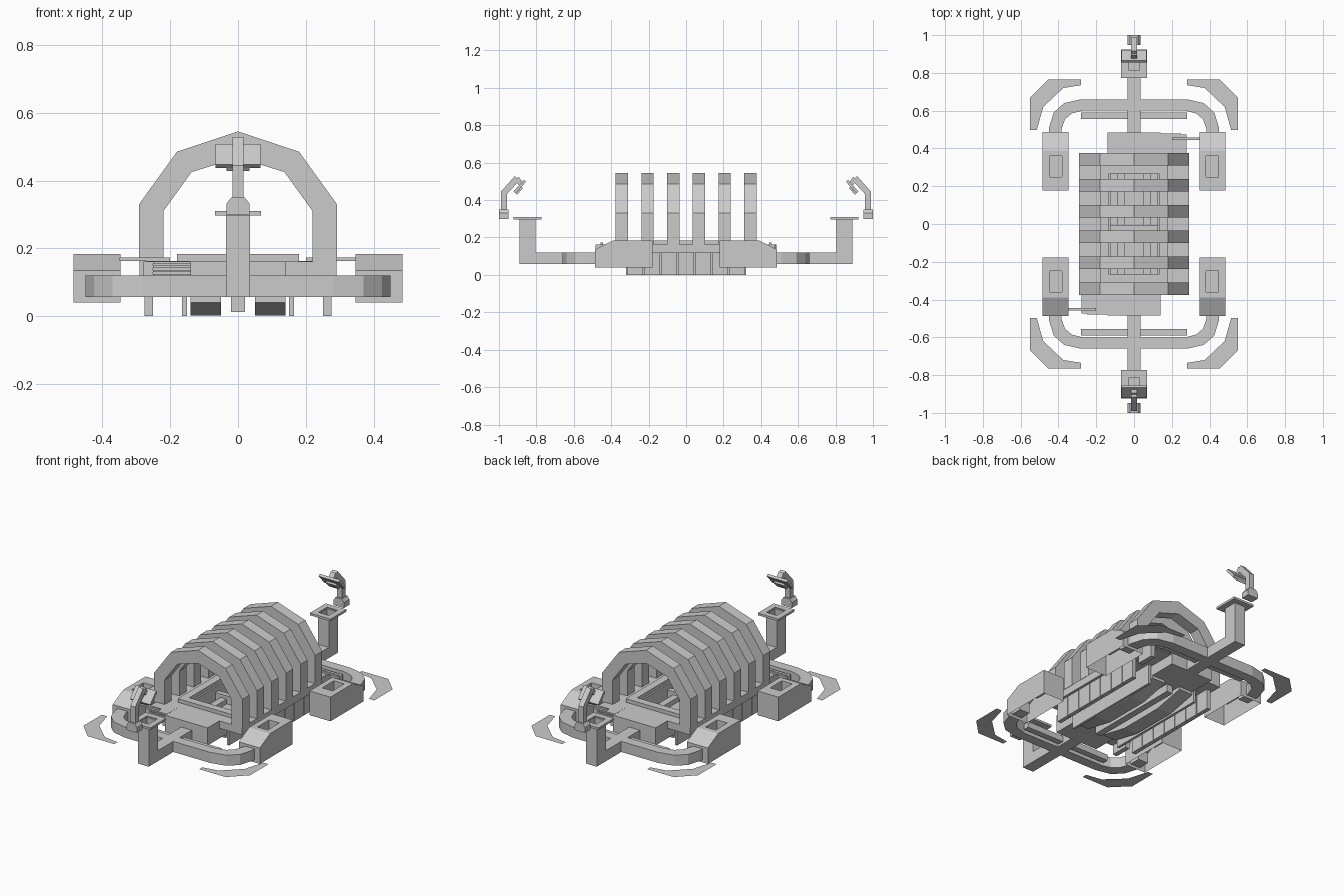
import bpy, bmesh
from mathutils import Matrix, Vector

if "Cube" in bpy.data.objects:
    bpy.data.objects.remove(bpy.data.objects["Cube"])


def finish(name, bm):
    bmesh.ops.recalc_face_normals(bm, faces=bm.faces[:])
    me = bpy.data.meshes.new(name)
    bm.to_mesh(me)
    bm.free()
    ob = bpy.data.objects.new(name, me)
    bpy.context.collection.objects.link(ob)
    return ob


def prism(name, pts, axis, a, b):
    """Extrude a 2D profile along x (yz), y (xz) or z (xy)."""
    place = {'x': lambda u, v, w: (w, u, v),
             'y': lambda u, v, w: (u, w, v),
             'z': lambda u, v, w: (u, v, w)}[axis]
    bm = bmesh.new()
    lo = [bm.verts.new(place(u, v, a)) for u, v in pts]
    f = bm.faces.new(lo)
    if a != b:
        hi = [bm.verts.new(place(u, v, b)) for u, v in pts]
        bm.faces.new(hi[::-1])
        n = len(pts)
        for i in range(n):
            j = (i + 1) % n
            bm.faces.new((lo[i], lo[j], hi[j], hi[i]))
    return finish(name, bm)


def box(name, x0, x1, y0, y1, z0, z1):
    return prism(name, [(x0, y0), (x1, y0), (x1, y1), (x0, y1)], 'z', z0, z1)


def pit(ob, x0, x1, y0, y1, depth, open_bottom=False):
    """Sink a rectangular hole into the highest flat face."""
    bm = bmesh.new()
    bm.from_mesh(ob.data)
    bm.normal_update()
    flat = [f for f in bm.faces if f.normal.z > 0.99]
    top = max(flat, key=lambda f: f.calc_center_median().z)
    c = top.calc_center_median()
    bmesh.ops.inset_region(bm, faces=[top], thickness=0.005)
    for v in top.verts:
        v.co.x = x1 if v.co.x > c.x else x0
        v.co.y = y1 if v.co.y > c.y else y0
    new = bmesh.ops.extrude_face_region(bm, geom=[top])['geom']
    for v in new:
        if isinstance(v, bmesh.types.BMVert):
            v.co.z -= depth
    if top.is_valid:
        bm.faces.remove(top)
    if open_bottom:
        bm.normal_update()
        low = [f for f in bm.faces if f.normal.z < -0.99]
        bmesh.ops.delete(bm, geom=low, context='FACES')
    bm.to_mesh(ob.data)
    bm.free()
    return ob


def copies(ob, signs):
    """Mirrored copies for each (sign x, sign y)."""
    for sx, sy in signs:
        me = ob.data.copy()
        me.transform(Matrix.Diagonal((sx, sy, 1, 1)))
        if sx * sy < 0:
            me.flip_normals()
        bpy.context.collection.objects.link(bpy.data.objects.new(ob.name + "_copy", me))


BACK = [(1, -1)]
SIDE = [(-1, 1)]
TURN = [(-1, -1)]
FOUR = [(-1, 1), (1, -1), (-1, -1)]


def frame(name, x, y, t, z0, z1, cy=0):
    """Rectangular ring of four bars: half sizes x, y and bar width t."""
    for s in (-1, 1):
        a, b = sorted((s * x, s * (x - t)))
        box(name + "_side", a, b, cy - y, cy + y, z0, z1)
        a, b = sorted((s * y, s * (y - t)))
        box(name + "_end", -x + t, x - t, cy + a, cy + b, z0, z1)


def both(pts):
    return pts + [(-x, v) for x, v in reversed(pts) if x != 0]


# six faceted arches
outer = [(0.292, 0.16), (0.292, 0.33), (0.18, 0.485), (0, 0.545)]
inner = [(0.22, 0.16), (0.22, 0.31), (0.137, 0.425), (0, 0.468)]
arch = both(outer) + both(inner)[::-1]
for i in range(6):
    y = -0.343 + i * 0.1372
    prism("arch", arch, 'y', y - 0.033, y + 0.033)

# bumper tubes bent round each end
o = [(0.45, -0.42), (0.45, -0.51), (0.425, -0.59), (0.37, -0.64), (0.28, -0.66)]
n = [(0.385, -0.42), (0.385, -0.50), (0.365, -0.555), (0.33, -0.585), (0.27, -0.60)]
copies(prism("bumper_tube", both(o) + both(n)[::-1], 'z', 0.057, 0.12), BACK)
copies(box("cross_bar", -0.28, 0.28, -0.59, -0.555, 0.07, 0.105), BACK)

# flat corner guards
guard = [(0.28, -0.765), (0.455, -0.765), (0.55, -0.67), (0.55, -0.497),
         (0.515, -0.497), (0.48, -0.62), (0.375, -0.72), (0.28, -0.735)]
copies(prism("corner_guard", guard, 'z', 0.06, 0.06), FOUR)

# hollow corner boxes with sloped ends
pod = prism("corner_box", [(-0.487, 0.04), (-0.487, 0.135), (-0.39, 0.184),
                           (-0.178, 0.184), (-0.178, 0.04)], 'x', 0.347, 0.485)
pit(pod, 0.38, 0.448, -0.36, -0.25, 0.06, True)
copies(pod, FOUR)

# arm and hollow post with a flange
post = prism("arm_post", [(-0.89, 0.057), (-0.89, 0.305), (-0.805, 0.305),
                          (-0.805, 0.12), (-0.48, 0.12), (-0.48, 0.057)], 'x', -0.035, 0.035)
copies(pit(post, -0.03, 0.03, -0.88, -0.815, 0.2), BACK)
for s in (-1, 1):
    frame("post_flange", 0.068, 0.075, 0.034, 0.297, 0.31, s * 0.848)

# lamps hanging over the posts
foot = both([(0.034, 0.30), (0.034, 0.332), (0.02, 0.35)])
copies(prism("lamp_foot", foot, 'y', -1.0, -0.948), BACK)
stalk = [(-0.99, 0.345), (-0.99, 0.445), (-0.915, 0.528), (-0.89, 0.505),
         (-0.957, 0.432), (-0.957, 0.345)]
copies(prism("lamp_stalk", stalk, 'x', -0.016, 0.016), BACK)
neck = [(-0.912, 0.508), (-0.895, 0.525), (-0.872, 0.493), (-0.89, 0.475)]
copies(prism("lamp_neck", neck, 'x', -0.016, 0.016), BACK)
head = [(-0.922, 0.447), (-0.866, 0.508), (-0.855, 0.498), (-0.911, 0.437)]
copies(prism("lamp_head", head, 'x', -0.067, 0.067), BACK)
glass = [(-0.911, 0.437), (-0.88, 0.47), (-0.872, 0.463), (-0.904, 0.428)]
copies(prism("lamp_glass", glass, 'x', -0.034, 0.034), BACK)

# central chassis with an open well and raised rim
deck = box("chassis", -0.14, 0.14, -0.485, 0.485, 0.057, 0.162)
pit(deck, -0.125, 0.125, -0.3, 0.3, 0.08)
frame("well_rim", 0.18, 0.31, 0.045, 0.16, 0.184)
for y in (-0.2, -0.02, 0.2):
    box("well_crossbar", -0.125, 0.125, y - 0.015, y + 0.015, 0.08, 0.13)
copies(box("well_rail", 0.05, 0.09, -0.29, 0.29, 0.08, 0.11), SIDE)

# side sills that carry the arches
copies(box("side_sill", 0.14, 0.29, -0.376, 0.376, 0.118, 0.162), SIDE)

# louvred wings at opposite corners with a link rod
for i in range(4):
    z = 0.118 + i * 0.012
    copies(box("wing_slat", -0.25, -0.14, -0.48, -0.37, z, z + 0.007), TURN)
copies(box("wing_end", -0.278, -0.25, -0.475, -0.37, 0.06, 0.162), TURN)
copies(box("wing_top", -0.27, -0.14, -0.47, -0.37, 0.155, 0.163), TURN)
copies(box("link_rod", -0.35, -0.2, -0.457, -0.445, 0.163, 0.173), TURN)

# skids with raised ends, and a keel
skid = [(-0.322, 0.04), (-0.322, 0.057), (0.322, 0.057), (0.322, 0.04),
        (0.14, 0.002), (-0.14, 0.002)]
copies(prism("skid", skid, 'x', 0.05, 0.14), SIDE)
copies(box("skid_wall", 0.15, 0.165, -0.32, 0.32, 0, 0.118), SIDE)
box("keel", -0.02, 0.02, -0.3, 0.3, 0.012, 0.057)

# segmented side panels
for i in range(7):
    y = -0.273 + i * 0.091
    copies(box("side_panel", 0.25, 0.275, y - 0.043, y + 0.043, 0, 0.12), SIDE)
